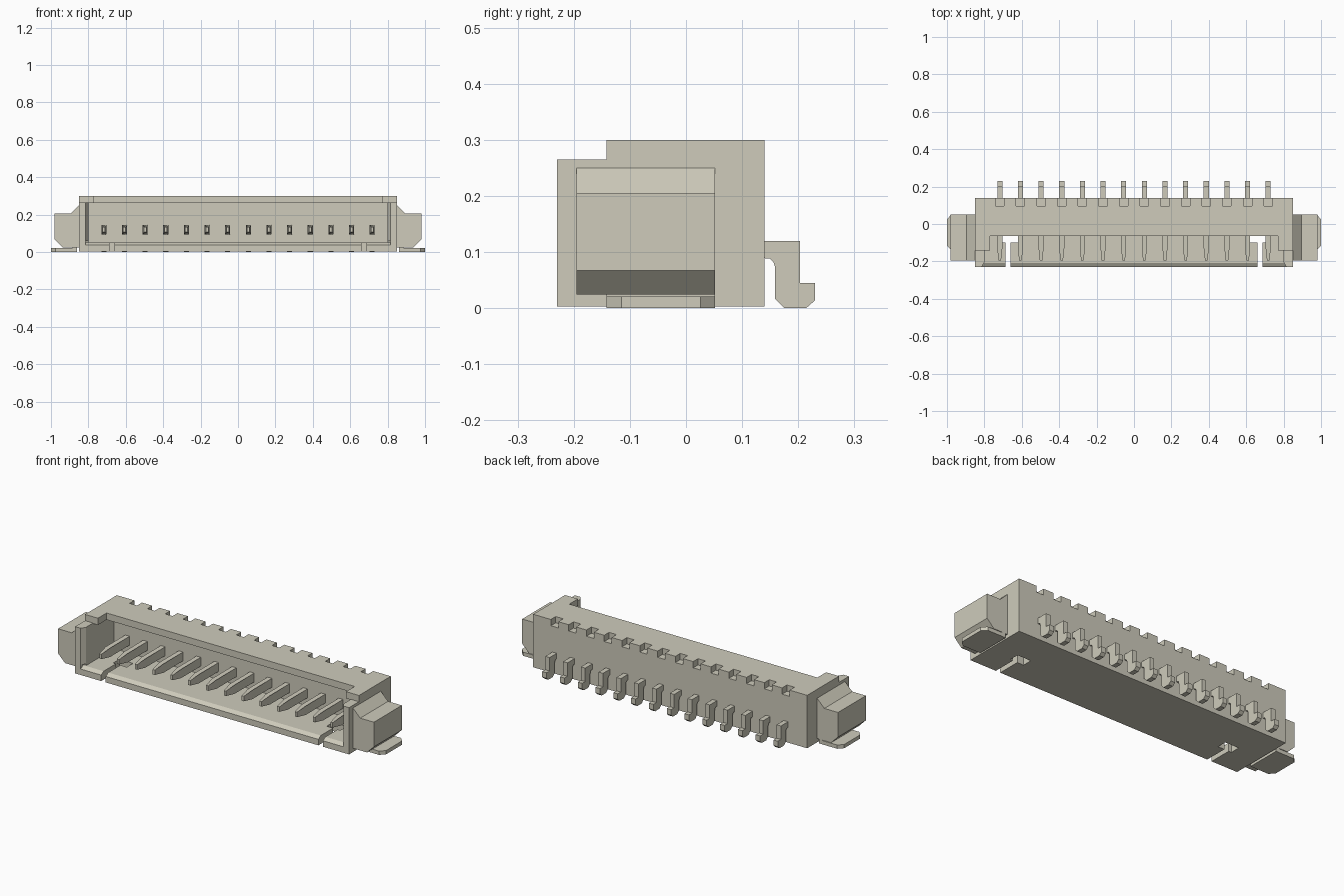
import bpy
import bmesh
from mathutils import Vector

cube = bpy.data.objects.get("Cube")
if cube:
    bpy.data.objects.remove(cube, do_unlink=True)

ivory = bpy.data.materials.new("warm_ivory")
ivory.use_nodes = True
colour = (0.62, 0.60, 0.50, 1)
ivory.diffuse_color = colour
ivory.node_tree.nodes["Principled BSDF"].inputs["Base Color"].default_value = colour


def prism(name, points, axis, low, high):
    """Extrude a 2D outline along an axis; points use the other two axes in order."""
    bm = bmesh.new()
    verts = []
    for p in points:
        co = list(p)
        co.insert(axis, low)
        verts.append(bm.verts.new(co))
    face = bm.faces.new(verts)
    new = bmesh.ops.extrude_face_region(bm, geom=[face])["geom"]
    shift = Vector((0, 0, 0))
    shift[axis] = high - low
    bmesh.ops.translate(bm, vec=shift, verts=[v for v in new if isinstance(v, bmesh.types.BMVert)])
    bmesh.ops.recalc_face_normals(bm, faces=bm.faces[:])
    mesh = bpy.data.meshes.new(name)
    bm.to_mesh(mesh)
    bm.free()
    mesh.materials.append(ivory)
    obj = bpy.data.objects.new(name, mesh)
    bpy.context.collection.objects.link(obj)
    return obj


def box(name, x, y, z):
    return prism(name, [(x[0], y[0]), (x[1], y[0]), (x[1], y[1]), (x[0], y[1])], 2, *z)


def cut(target, cutter):
    mod = target.modifiers.new("cut", "BOOLEAN")
    mod.operation = "DIFFERENCE"
    mod.solver = "EXACT"
    mod.object = cutter
    bpy.context.view_layer.objects.active = target
    bpy.ops.object.modifier_apply(modifier=mod.name)
    bpy.data.objects.remove(cutter, do_unlink=True)


PINS = 14
pin_x = [(i - (PINS - 1) / 2) * 0.1104 for i in range(PINS)]

# Housing with a stepped top
housing = prism("housing", [(-0.23, 0.003), (-0.23, 0.265), (-0.142, 0.265), (-0.142, 0.30),
                            (0.14, 0.30), (0.14, 0.003)], 0, -0.85, 0.85)

# Plug cavity, flared mouth, open top and sloped floor lip
cut(housing, box("cavity", (-0.80, 0.80), (-0.20, 0.045), (0.05, 0.262)))
cut(housing, prism("mouth", [(-0.80, -0.142), (-0.80, -0.205), (-0.828, -0.25), (0.828, -0.25),
                             (0.80, -0.205), (0.80, -0.142)], 2, 0.05, 0.33))
cut(housing, box("top_opening", (-0.77, 0.77), (-0.25, -0.065), (0.20, 0.33)))
cut(housing, prism("lip", [(-0.205, 0.052), (-0.25, 0.024), (-0.25, 0.06), (-0.205, 0.06)],
                   0, -0.815, 0.815))

# Floor windows and slits
for s in (-1, 1):
    cut(housing, box("window", sorted((s * 0.62, s * 0.705)), (-0.10, -0.045), (-0.05, 0.10)))
    cut(housing, box("slit", sorted((s * 0.66, s * 0.688)), (-0.26, -0.09), (-0.05, 0.10)))

# Notches in the rear top edge
for x in pin_x:
    cut(housing, box("notch", (x - 0.023, x + 0.023), (0.097, 0.16), (0.265, 0.33)))

# Contacts: tapered blade in the cavity, bent tail at the back
W = 0.0135
tail = [(0.13, 0.12), (0.203, 0.12), (0.203, 0.045), (0.23, 0.045), (0.23, 0.014), (0.214, 0),
        (0.175, 0), (0.159, 0.016), (0.159, 0.072), (0.156, 0.082), (0.150, 0.088), (0.13, 0.09)]
for i, x in enumerate(pin_x):
    blade = prism(f"contact_blade_{i + 1}", [(x - W, 0.06), (x - W, -0.13), (x - W / 2, -0.195),
                                             (x + W / 2, -0.195), (x + W, -0.13), (x + W, 0.06)],
                  2, 0.095, 0.145)
    for v in blade.data.vertices:
        if v.co.y < -0.19:
            v.co.z = 0.12 + (v.co.z - 0.12) * 0.55
    prism(f"contact_tail_{i + 1}", tail, 0, x - W, x + W)

# Side shoulders and solder tabs
for s, side in ((-1, "right"), (1, "left")):
    shoulder = [(0.845, 0.25), (0.85, 0.25), (0.895, 0.205), (0.98, 0.205), (0.98, 0.067),
                (0.937, 0.024), (0.845, 0.024)]
    prism(f"{side}_shoulder", [(s * x, z) for x, z in shoulder], 1, -0.195, 0.052)
    tab = [(0.862, -0.142), (0.975, -0.142), (1.0, -0.115), (1.0, 0.026), (0.975, 0.052),
           (0.862, 0.052)]
    prism(f"{side}_solder_tab", [(s * x, y) for x, y in tab], 2, 0, 0.021)
    box(f"{side}_tab_root", sorted((s * 0.862, s * 0.885)), (-0.142, 0.052), (0.01, 0.03))
